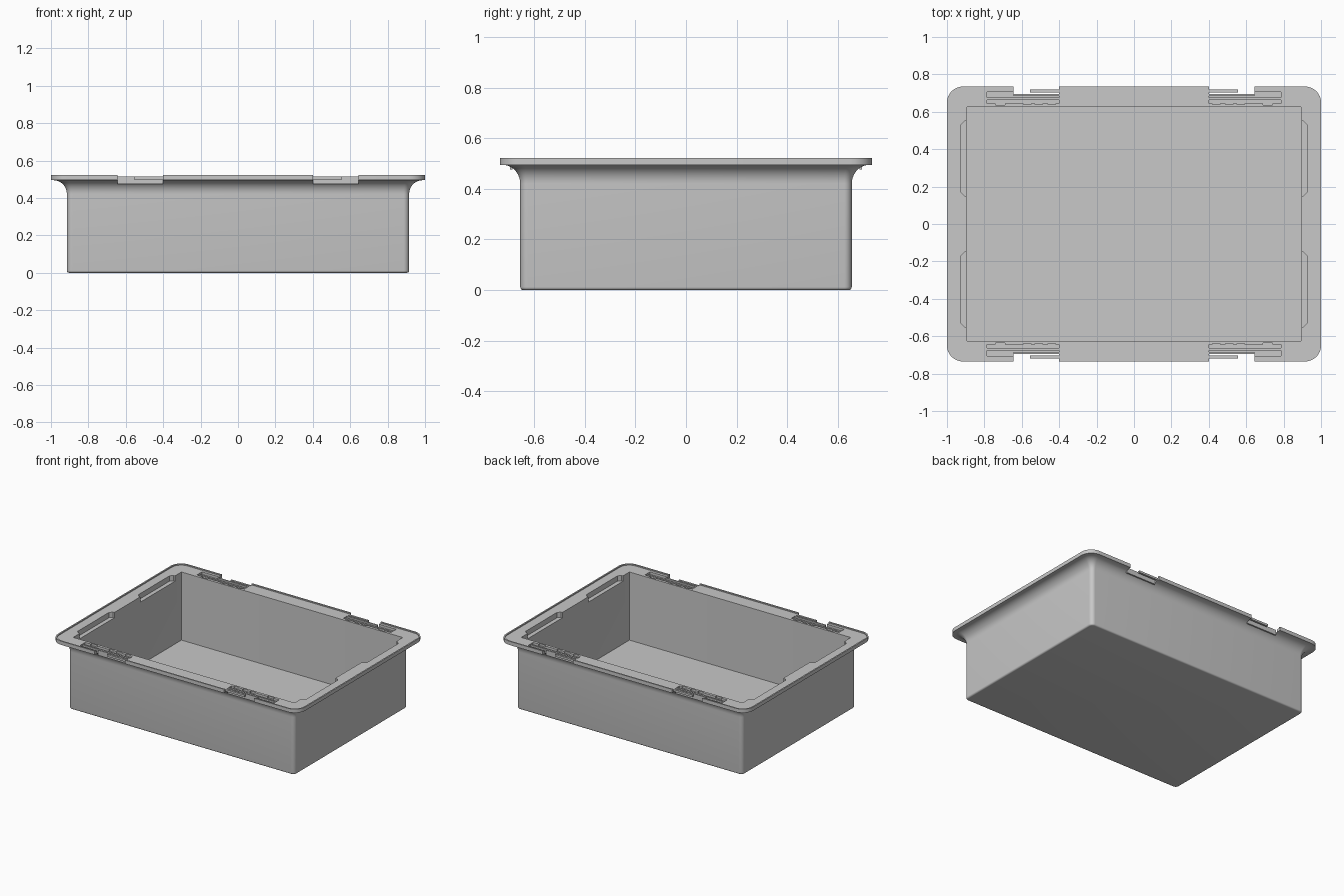
import bpy, bmesh, math
from mathutils import Vector

if "Cube" in bpy.data.objects:
    bpy.data.objects.remove(bpy.data.objects["Cube"])

grey = bpy.data.materials.new("grey plastic")
grey.use_nodes = True
colour = (0.58, 0.58, 0.58, 1)
grey.diffuse_color = colour
grey.node_tree.nodes["Principled BSDF"].inputs["Base Color"].default_value = colour

HX, HY = 0.915, 0.655      # outer wall half sizes
TOP = 0.522


def finish(bm, name):
    bmesh.ops.recalc_face_normals(bm, faces=bm.faces)
    mesh = bpy.data.meshes.new(name)
    bm.to_mesh(mesh)
    bm.free()
    mesh.materials.append(grey)
    ob = bpy.data.objects.new(name, mesh)
    bpy.context.collection.objects.link(ob)
    return ob


def rounded_loop(bm, hx, hy, r, z, steps=8):
    verts = []
    for k, (sx, sy) in enumerate([(1, 1), (-1, 1), (-1, -1), (1, -1)]):
        for i in range(steps + 1):
            a = math.pi / 2 * (k + i / steps)
            verts.append(bm.verts.new((sx * (hx - r) + r * math.cos(a),
                                       sy * (hy - r) + r * math.sin(a), z)))
    return verts


def loft(name, sections):
    bm = bmesh.new()
    loops = [rounded_loop(bm, *s) for s in sections]
    for a, b in zip(loops, loops[1:]):
        n = len(a)
        for i in range(n):
            j = (i + 1) % n
            bm.faces.new((a[i], a[j], b[j], b[i]))
    bm.faces.new(loops[0])
    bm.faces.new(loops[-1])
    return finish(bm, name)


def prism(name, points, z0, z1):
    bm = bmesh.new()
    base = bm.faces.new([bm.verts.new((x, y, z0)) for x, y in points])
    new = bmesh.ops.extrude_face_region(bm, geom=[base])["geom"]
    bmesh.ops.translate(bm, vec=Vector((0, 0, z1 - z0)),
                        verts=[v for v in new if isinstance(v, bmesh.types.BMVert)])
    return finish(bm, name)


def box(name, sx, sy, x0, x1, y0, y1, z0, z1):
    pts = [(x0, y0), (x1, y0), (x1, y1), (x0, y1)]
    return prism(name, [(sx * x, sy * y) for x, y in pts], z0, z1)


def cut(target, cutter):
    cutter.hide_render = True
    mod = target.modifiers.new("cut", "BOOLEAN")
    mod.operation, mod.solver, mod.object = "DIFFERENCE", "EXACT", cutter
    bpy.context.view_layer.objects.active = target
    bpy.ops.object.modifier_apply(modifier=mod.name)
    bpy.data.objects.remove(cutter)


# Bin body: bottom fillet, straight wall, flared rim, thin lip, hollow inside
sections = []
for i in range(5):
    a = math.pi / 2 * i / 4
    d = 0.012 * (1 - math.sin(a))
    sections.append((HX - d, HY - d, 0.03 - d, 0.012 * (1 - math.cos(a))))
for i in range(11):
    a = math.pi / 2 * i / 10
    d = 0.07 * (1 - math.cos(a))
    sections.append((HX + d, HY + d, 0.03 + d * 0.7, 0.42 + 0.075 * math.sin(a)))
sections += [
    (1.0, 0.735, 0.085, 0.495),
    (1.0, 0.735, 0.085, TOP),
    (0.99, 0.725, 0.075, TOP),
    (0.99, 0.725, 0.075, TOP - 0.008),
    (0.895, 0.625, 0.003, TOP - 0.008),
    (0.895, 0.625, 0.003, 0.016),
]
body = loft("bin_body", sections)

# Grip recesses in the two short sides
for sx in (1, -1):
    for sy in (1, -1):
        pts = [(0.87, 0.15), (0.905, 0.15), (0.925, 0.17),
               (0.925, 0.53), (0.905, 0.55), (0.87, 0.55)]
        cut(body, prism("grip_cutter", [(sx * x, sy * y) for x, y in pts], 0.475, 0.6))

# Latch notches, hinge pockets and their small parts at both long sides
for sx, xname in ((1, "left"), (-1, "right")):
    for sy, yname in ((-1, "front"), (1, "back")):
        side = f"{yname}_{xname}"
        cut(body, box("notch_cutter", sx, sy, 0.4, 0.645, 0.695, 0.8, 0.4, 0.6))
        cut(body, box("pocket_cutter", sx, sy, 0.4, 0.785, 0.645, 0.705, 0.496, 0.6))
        cut(body, box("clip_cutter", sx, sy, 0.69, 0.74, 0.635, 0.65, 0.5, 0.6))
        for x in (0.42, 0.49, 0.55):
            cut(body, box("slot_cutter", sx, sy, x, x + 0.04, 0.638, 0.65, 0.5, 0.6))
        box(f"latch_plate_{side}", sx, sy, 0.4, 0.645, 0.685, 0.695, 0.476, 0.514)
        box(f"latch_bar_{side}", sx, sy, 0.395, 0.555, 0.704, 0.718, 0.5, 0.515)
        box(f"hinge_rail_{side}", sx, sy, 0.398, 0.787, 0.664, 0.676, 0.49, 0.508)

# Smooth curved corners, keep the crisp edges
bpy.ops.object.select_all(action="DESELECT")
body.select_set(True)
bpy.context.view_layer.objects.active = body
bpy.ops.object.shade_smooth_by_angle(angle=math.radians(30))
